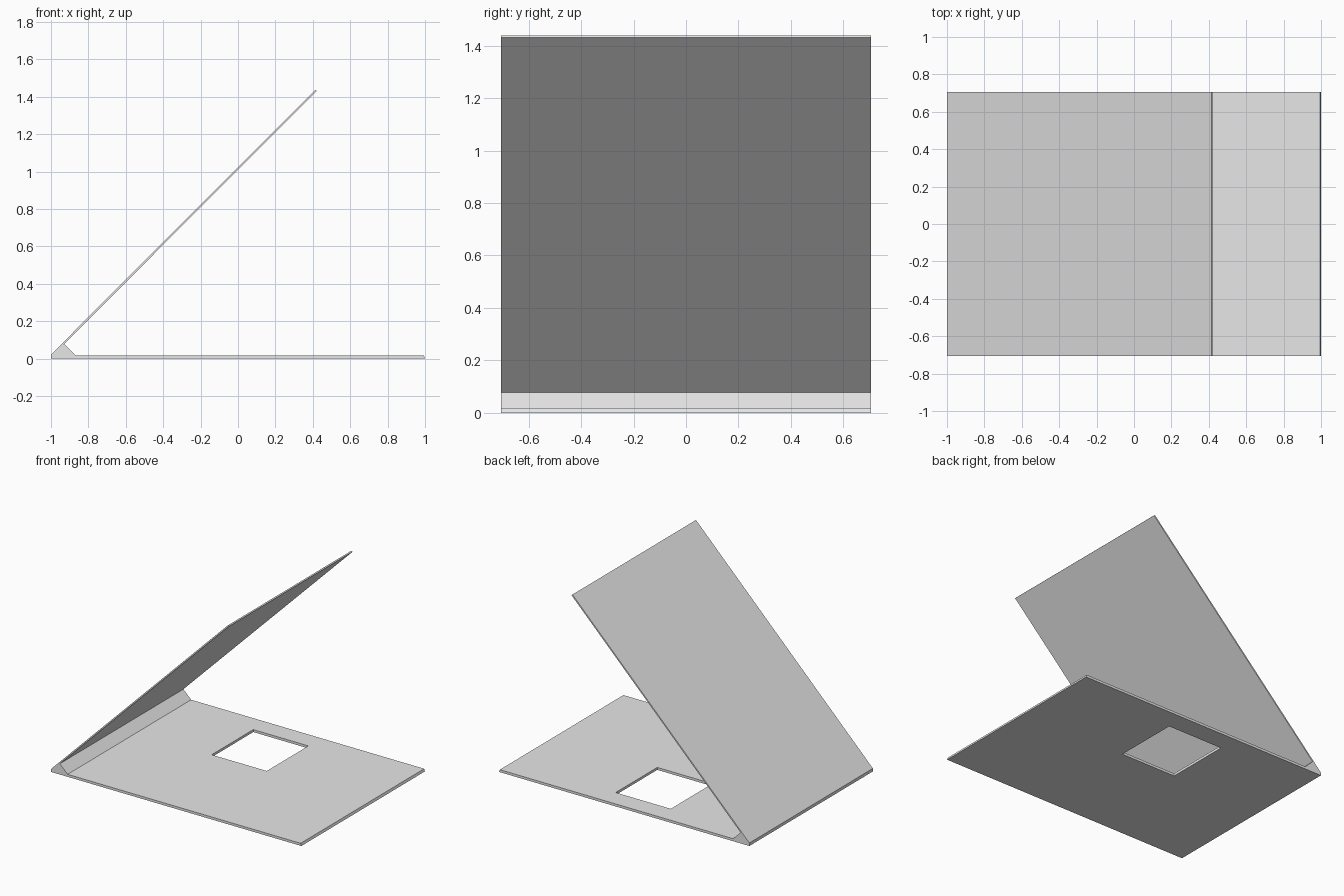
import bpy
import bmesh

cube = bpy.data.objects.get("Cube")
if cube:
    bpy.data.objects.remove(cube, do_unlink=True)

HALF = 0.705      # half depth along y
THICK = 0.018     # base thickness

grey = bpy.data.materials.new("light_grey")
grey.use_nodes = True
grey.diffuse_color = (0.8, 0.8, 0.8, 1)
grey.node_tree.nodes["Principled BSDF"].inputs["Base Color"].default_value = (0.8, 0.8, 0.8, 1)


def finish(name, bm):
    bmesh.ops.recalc_face_normals(bm, faces=bm.faces)
    mesh = bpy.data.meshes.new(name)
    bm.to_mesh(mesh)
    bm.free()
    mesh.materials.append(grey)
    obj = bpy.data.objects.new(name, mesh)
    bpy.context.collection.objects.link(obj)
    return obj


def extrude(bm, faces, offset):
    result = bmesh.ops.extrude_face_region(bm, geom=faces, use_keep_orig=True)
    verts = [g for g in result["geom"] if isinstance(g, bmesh.types.BMVert)]
    bmesh.ops.translate(bm, verts=verts, vec=offset)


def profile_part(name, points):
    """Extrude an x-z outline across the full depth."""
    bm = bmesh.new()
    face = bm.faces.new([bm.verts.new((x, -HALF, z)) for x, z in points])
    extrude(bm, [face], (0, 2 * HALF, 0))
    return finish(name, bm)


# Base plate: a grid of strips around the rectangular opening
xs = [-0.868, -0.27, 0.17, 1.0]
ys = [-HALF, 0.085, 0.56, HALF]
bm = bmesh.new()
grid = [[bm.verts.new((x, y, 0)) for y in ys] for x in xs]
cells = [
    bm.faces.new((grid[i][j], grid[i + 1][j], grid[i + 1][j + 1], grid[i][j + 1]))
    for i in range(3) for j in range(3) if (i, j) != (1, 1)
]
extrude(bm, cells, (0, 0, THICK))
# Slightly slanted free end
for v in bm.verts:
    if v.co.x > 0.9 and v.co.z > 0:
        v.co.x -= 0.006
finish("base_plate", bm)

# Wedge joining the base to the lid
profile_part("hinge_wedge", [
    (-1, 0), (-1, 0.022), (-0.937, 0.085), (-0.93, 0.078), (-0.868, THICK), (-0.868, 0),
])

# Thin lid raised at 45 degrees
profile_part("lid_panel", [
    (-0.937, 0.085), (0.414, 1.438), (0.421, 1.431), (-0.93, 0.078),
])
